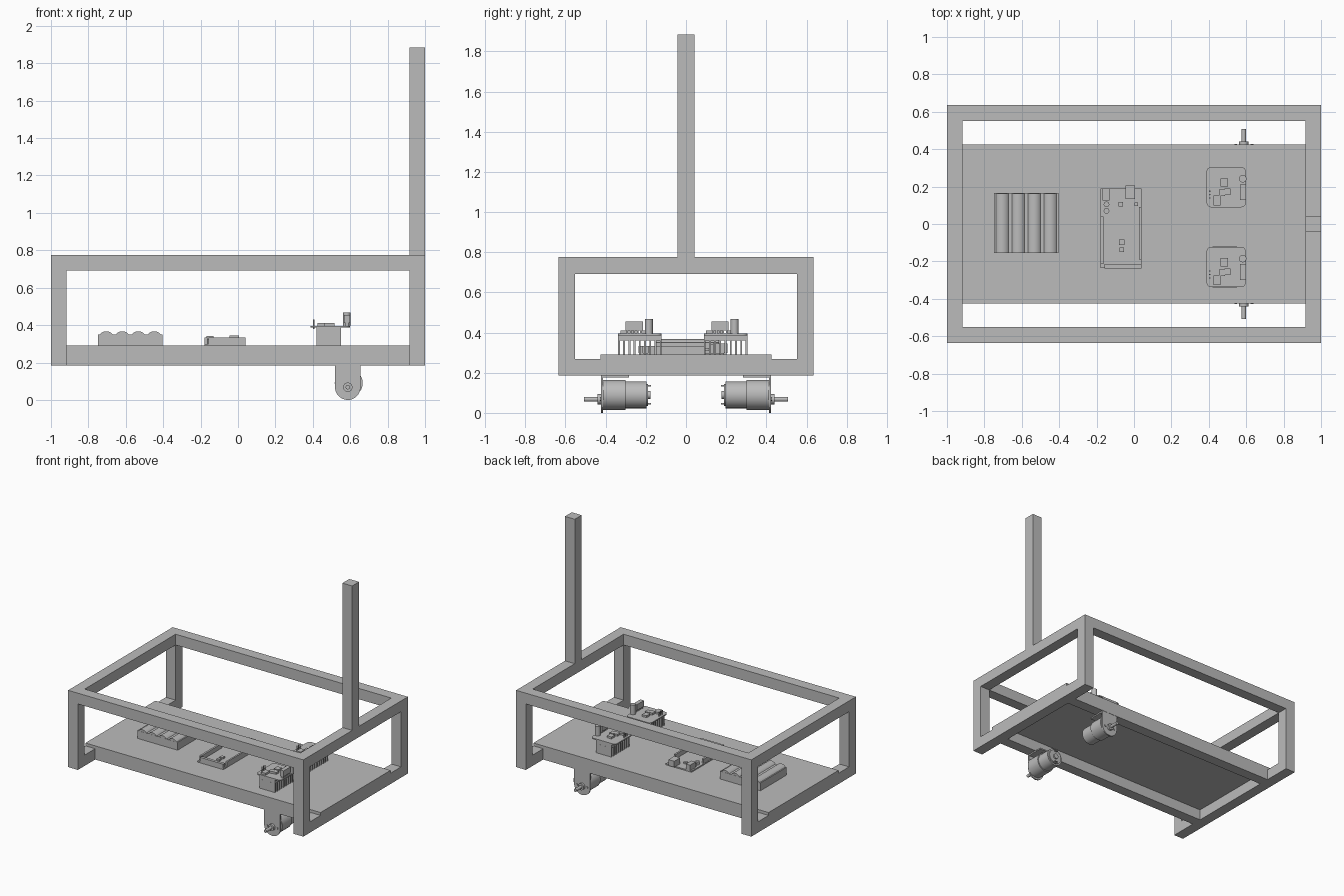
import bpy, bmesh, math
from mathutils import Matrix, Vector

cube = bpy.data.objects.get("Cube")
if cube:
    bpy.data.objects.remove(cube, do_unlink=True)

grey = bpy.data.materials.new("plain grey")
grey.use_nodes = True
grey.diffuse_color = (0.5, 0.5, 0.5, 1)
grey.node_tree.nodes["Principled BSDF"].inputs["Base Color"].default_value = (0.5, 0.5, 0.5, 1)


def finish(name, bm, smooth=False):
    mesh = bpy.data.meshes.new(name)
    bmesh.ops.recalc_face_normals(bm, faces=bm.faces[:])
    bm.to_mesh(mesh)
    bm.free()
    mesh.materials.append(grey)
    ob = bpy.data.objects.new(name, mesh)
    bpy.context.scene.collection.objects.link(ob)
    if smooth:
        bpy.ops.object.select_all(action="DESELECT")
        ob.select_set(True)
        bpy.context.view_layer.objects.active = ob
        bpy.ops.object.shade_smooth_by_angle(angle=math.radians(35))
    return ob


def add_box(bm, x, y, z):
    """Box given as (low, high) on each axis."""
    size = [b - a for a, b in (x, y, z)]
    mid = [(a + b) / 2 for a, b in (x, y, z)]
    bmesh.ops.create_cube(bm, size=1, matrix=Matrix.Translation(mid) @ Matrix.Diagonal((*size, 1)))


def box(name, x, y, z):
    bm = bmesh.new()
    add_box(bm, x, y, z)
    return finish(name, bm)


def rod(name, start, end, radius, sides=32):
    """Cylinder between two points."""
    a, b = Vector(start), Vector(end)
    turn = (b - a).to_track_quat("Z", "Y").to_matrix().to_4x4()
    bm = bmesh.new()
    bmesh.ops.create_cone(bm, cap_ends=True, segments=sides, radius1=radius, radius2=radius,
                          depth=(b - a).length, matrix=Matrix.Translation((a + b) / 2) @ turn)
    return finish(name, bm, True)


def prism(name, points, shift):
    """Extrude a planar outline along a vector."""
    bm = bmesh.new()
    face = bm.faces.new([bm.verts.new(p) for p in points])
    new = bmesh.ops.extrude_face_region(bm, geom=[face])["geom"]
    bmesh.ops.translate(bm, vec=shift, verts=[v for v in new if isinstance(v, bmesh.types.BMVert)])
    return finish(name, bm, True)


def arc(cx, cy, r, start, end, steps=8):
    angles = [math.radians(start + (end - start) * i / steps) for i in range(steps + 1)]
    return [(cx + r * math.cos(a), cy + r * math.sin(a)) for a in angles]


# Frame
L, W, T = 1.0, 0.635, 0.083
LOW, HIGH, DECK = 0.185, 0.775, 0.29
for s, end in ((-1, "rear"), (1, "fore")):
    xs = sorted((s * L, s * (L - T)))
    box(end + "_top_bar", xs, (-W, W), (HIGH - T, HIGH))
    box(end + "_bottom_bar", xs, (-W, W), (LOW, LOW + T))
    for t, side in ((-1, "right"), (1, "left")):
        box(f"{end}_{side}_post", xs, sorted((t * W, t * (W - T))), (LOW + T, HIGH - T))
for t, side in ((-1, "right"), (1, "left")):
    span = (T - L, L - T)
    box(side + "_top_rail", span, sorted((t * W, t * (W - T))), (HIGH - T, HIGH))
    box(side + "_deck_rail", span, sorted((t * 0.425, t * 0.342)), (LOW, LOW + T))
box("deck_plate", (-L, L), (-0.425, 0.425), (LOW + T, DECK))
box("mast", (L - T, L), (-T / 2, T / 2), (HIGH, 1.885))

# Battery pack
box("battery_tray", (-0.748, -0.405), (-0.155, 0.165), (DECK, 0.35))
for i in range(4):
    x = -0.705 + i * 0.0857
    rod(f"battery_cell_{i + 1}", (x, -0.154, 0.324), (x, 0.164, 0.324), 0.043)

# Controller board
box("controller_board", (-0.18, 0.04), (-0.235, 0.19), (DECK, 0.299))
box("controller_left_header", (-0.178, -0.163), (-0.215, 0.04), (0.299, 0.333))
box("controller_right_header", (0.027, 0.04), (-0.19, 0.09), (0.299, 0.333))
box("controller_end_header", (-0.157, 0.04), (-0.237, -0.215), (0.299, 0.333))
box("controller_usb_port", (-0.045, 0.005), (0.135, 0.207), (0.299, 0.345))
box("controller_power_jack", (-0.168, -0.132), (0.125, 0.19), (0.299, 0.342))
for i, y in enumerate((0.07, 0.105)):
    rod(f"controller_capacitor_{i + 1}", (-0.147, y, 0.299), (-0.147, y, 0.323), 0.015)
for i, (x, y, r) in enumerate(((-0.065, -0.097, 0.014), (-0.065, -0.137, 0.012),
                               (-0.072, 0.105, 0.012), (0.012, 0.105, 0.01))):
    box(f"controller_chip_{i + 1}", (x - r, x + r), (y - r, y + r), (0.299, 0.31))


# Motor driver boards on finned heat sinks
def driver(side, cy):
    name = side + "_driver_"
    bm = bmesh.new()
    add_box(bm, (0.42, 0.552), (cy - 0.108, cy + 0.108), (0.36, 0.386))
    for i in range(9):
        y = cy - 0.104 + i * 0.026
        add_box(bm, (0.42, 0.552), (y - 0.0045, y + 0.0045), (DECK, 0.36))
    finish(name + "heat_sink", bm)
    r = 0.025
    outline = []
    for x, y, a in ((0.573, cy + 0.083, 0), (0.413, cy + 0.083, 90),
                    (0.413, cy - 0.083, 180), (0.573, cy - 0.083, 270)):
        outline += arc(x, y, r, a, a + 90, 4)
    prism(name + "board", [(x, y, 0.386) for x, y in outline], (0, 0, 0.009))
    top = 0.395
    rod(name + "capacitor", (0.581, cy + 0.045, top), (0.581, cy + 0.045, 0.468), 0.02)
    box(name + "plug", (0.568, 0.598), (cy - 0.07, cy + 0.015), (0.41, 0.455))
    for i in range(5):
        y = cy - 0.062 + i * 0.017
        box(f"{name}plug_pin_{i + 1}", (0.575, 0.592), (y - 0.004, y + 0.004), (top, 0.41))
    box(name + "terminal", (0.425, 0.463), (cy - 0.097, cy - 0.045), (top, 0.41))
    for i, (x, y, h) in enumerate(((0.485, 0.025, 0.022), (0.472, -0.03, 0.018), (0.502, -0.025, 0.018))):
        box(f"{name}chip_{i + 1}", (x - h, x + h * 0.8), (cy + y - h, cy + y + h), (top, 0.41))
    for i in range(3):
        y = cy - 0.058 + i * 0.018
        rod(f"{name}pin_{i + 1}", (0.405, y, 0.38), (0.405, y, 0.43), 0.004, 8)


driver("left", 0.197)
driver("right", -0.23)


# Gear motors with brackets
def motor(side, s):
    name = side + "_motor_"
    cx, cz, sx, sz = 0.592, 0.09, 0.587, 0.068

    def turned(part, x, z, y0, y1, r, sides=32):
        rod(name + part, (x, s * y0, z), (x, s * y1, z), r, sides)

    turned("gearbox", cx, cz, 0.3, 0.413, 0.075)
    turned("can", cx, cz, 0.197, 0.3, 0.067)
    turned("end_cap", cx, cz, 0.188, 0.197, 0.055)
    turned("rear_bearing", cx, cz, 0.178, 0.188, 0.02)
    turned("boss", sx, sz, 0.413, 0.44, 0.025)
    turned("shaft", sx, sz, 0.44, 0.508, 0.012, 20)
    for i, d in enumerate((-0.043, 0.043)):
        turned(f"screw_{i + 1}", sx + d, sz, 0.42, 0.428, 0.008, 12)
    for i, d in enumerate((-0.045, 0.045)):
        z = cz + d
        box(f"{name}terminal_{i + 1}", (cx - 0.012, cx + 0.012),
            sorted((s * 0.175, s * 0.197)), (z - 0.003, z + 0.003))
    outline = [(sx - 0.068, LOW)] + arc(sx, sz, 0.068, 180, 360, 20) + [(sx + 0.068, LOW)]
    prism(name + "bracket_face", [(x, s * 0.413, z) for x, z in outline], (0, s * 0.01, 0))
    box(name + "bracket_flange", (sx - 0.068, sx + 0.068), sorted((s * 0.285, s * 0.413)), (0.175, LOW))


motor("left", 1)
motor("right", -1)
